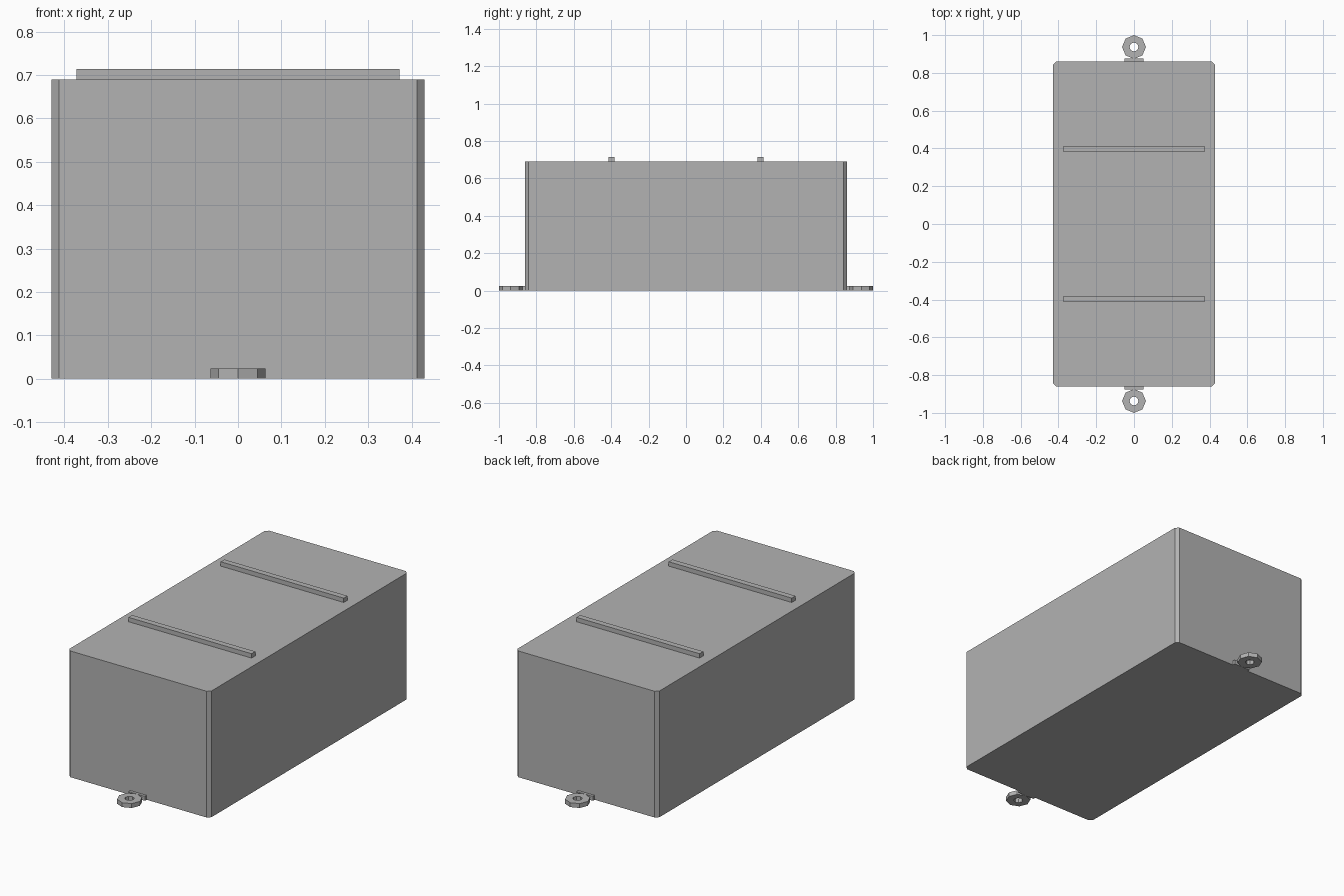
import bpy
import bmesh
from math import cos, sin, pi

if "Cube" in bpy.data.objects:
    bpy.data.objects.remove(bpy.data.objects["Cube"], do_unlink=True)

GREY = (0.45, 0.45, 0.45, 1)
mat = bpy.data.materials.new("plain_grey")
mat.use_nodes = True
mat.diffuse_color = GREY
mat.node_tree.nodes["Principled BSDF"].inputs["Base Color"].default_value = GREY


def finish(name, bm):
    bmesh.ops.recalc_face_normals(bm, faces=bm.faces)
    mesh = bpy.data.meshes.new(name)
    bm.to_mesh(mesh)
    bm.free()
    mesh.materials.append(mat)
    obj = bpy.data.objects.new(name, mesh)
    bpy.context.collection.objects.link(obj)


def box(name, lo, hi, chamfer=0):
    bm = bmesh.new()
    bmesh.ops.create_cube(bm, size=1)
    for v in bm.verts:
        v.co = [l if c < 0 else h for c, l, h in zip(v.co, lo, hi)]
    if chamfer:
        upright = [e for e in bm.edges
                   if abs(e.verts[0].co.z - e.verts[1].co.z) > 0.1]
        bmesh.ops.bevel(bm, geom=upright, offset=chamfer, segments=1,
                        affect='EDGES')
    finish(name, bm)


def ring(name, y, outer, inner, height, sides=8):
    bm = bmesh.new()
    # Square section swept around the hole
    section = [(outer, 0), (outer, height), (inner, height), (inner, 0)]
    loops = []
    for i in range(sides):
        a = 2 * pi * i / sides
        loops.append([bm.verts.new((r * cos(a), y + r * sin(a), z))
                      for r, z in section])
    for i in range(sides):
        p, q = loops[i], loops[(i + 1) % sides]
        for j in range(4):
            k = (j + 1) % 4
            bm.faces.new((p[j], q[j], q[k], p[k]))
    finish(name, bm)


# Main block with chamfered upright corners
box("body", (-0.43, -0.86, 0), (0.43, 0.86, 0.69), chamfer=0.017)

# Top ridges, mounting tabs and eyelets at each end
for end, s in (("front", -1), ("back", 1)):
    y = s * 0.398
    box(end + "_ridge", (-0.372, y - 0.016, 0.69), (0.372, y + 0.016, 0.714))
    ya, yb = sorted((s * 0.86, s * 0.875))
    box(end + "_tab", (-0.05, ya, 0), (0.05, yb, 0.024))
    ring(end + "_eyelet", s * 0.937, 0.063, 0.024, 0.024)
